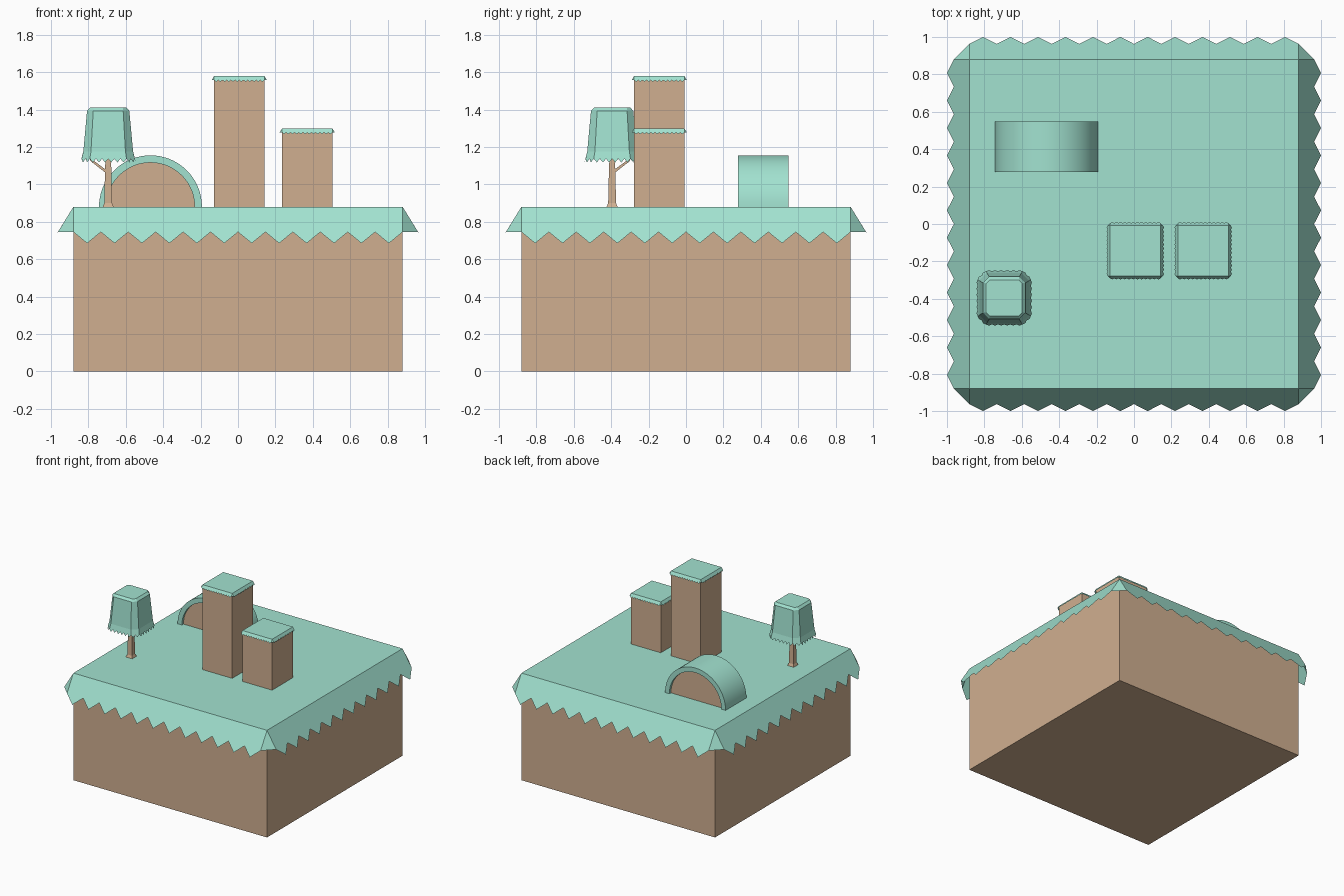
import bpy, math
from mathutils import Vector as V, Matrix

if "Cube" in bpy.data.objects:
    bpy.data.objects.remove(bpy.data.objects["Cube"])


def mat(name, col):
    m = bpy.data.materials.new(name)
    m.diffuse_color = (*col, 1)
    m.use_nodes = True
    m.node_tree.nodes["Principled BSDF"].inputs["Base Color"].default_value = m.diffuse_color
    return m


GRASS = mat("grass_green", (0.36, 0.76, 0.63))
EARTH = mat("earth_brown", (0.63, 0.43, 0.28))


def add(name, verts, faces, m, smooth=False):
    me = bpy.data.meshes.new(name)
    me.from_pydata([tuple(v) for v in verts], [], faces)
    me.materials.append(m)
    ob = bpy.data.objects.new(name, me)
    bpy.context.collection.objects.link(ob)
    if smooth:
        bpy.ops.object.select_all(action='DESELECT')
        bpy.context.view_layer.objects.active = ob
        ob.select_set(True)
        bpy.ops.object.shade_smooth_by_angle(angle=math.radians(30))
    return ob


def loft(name, rings, m, bottom=True, top=True, smooth=False):
    n = len(rings[0])
    faces = [(k*n + i, k*n + (i+1) % n, (k+1)*n + (i+1) % n, (k+1)*n + i)
             for k in range(len(rings) - 1) for i in range(n)]
    if bottom:
        faces.append(tuple(reversed(range(n))))
    if top:
        faces.append(tuple(range((len(rings)-1)*n, len(rings)*n)))
    return add(name, [p for r in rings for p in r], faces, m, smooth)


def square(x, y, z, h):
    return [V((x + a*h, y + b*h, z)) for a, b in ((-1, -1), (1, -1), (1, 1), (-1, 1))]


def zigzag(a, b, c, d, tooth, n):
    # panel hanging from edge a-b, with n teeth below the line c-d
    return [b, a] + [c.lerp(d, i/(2*n)) + (tooth if i % 2 else V((0, 0, 0)))
                     for i in range(2*n + 1)]


def panels(name, polys, m):
    verts, faces = [], []
    for p in polys:
        faces.append(tuple(range(len(verts), len(verts) + len(p))))
        verts += p
    return add(name, verts, faces, m)


# earth block with a toothed grass cover
def block(name, x, y, z0, z1, h):
    s = h / 0.88
    loft(name + "_earth", [square(x, y, z0, h), square(x, y, z1, h)], EARTH, top=False)
    c = square(x, y, z1, h)
    polys = [c]
    for i in range(4):
        a, b = c[i], c[(i+1) % 4]
        rot = Matrix.Rotation(i*math.pi/2, 3, 'Z')
        nxt = Matrix.Rotation((i+1)*math.pi/2, 3, 'Z')
        fall = V((0, -0.083, -0.135)) * s
        polys.append(zigzag(a, b, a + rot @ fall, b + rot @ fall,
                            rot @ V((0, -0.037, -0.06)) * s, 12))
        polys.append([b, b + rot @ fall, b + nxt @ fall])
    panels(name + "_grass", polys, GRASS)


block("ground", 0, 0, 0, 0.88, 0.88)
block("tall_pillar", 0.007, -0.143, 0.88, 1.578, 0.135)
block("short_pillar", 0.37, -0.143, 0.88, 1.298, 0.135)

# half-round mound: earth core under a grass arch
AX, Y0, Y1, SEG = -0.468, 0.277, 0.547, 36


def arc(r, y, flip=False):
    pts = [V((AX + r*math.cos(math.pi*i/SEG), y, 0.88 + r*math.sin(math.pi*i/SEG)))
           for i in range(SEG + 1)]
    return pts[::-1] if flip else pts


loft("mound_arch", [arc(0.275, y) + arc(0.236, y, True) for y in (Y1, Y0)],
     GRASS, smooth=True)
loft("mound_core", [arc(0.236, Y1 - 0.02), arc(0.236, Y0 + 0.02)], EARTH, smooth=True)

# tree trunk and branches
TX, TY = -0.694, -0.395
loft("tree_trunk", [square(TX, TY, 0.88, 0.029), square(TX, TY, 0.9, 0.021),
                    square(TX, TY, 1.08, 0.017), square(TX, TY, 1.18, 0.012)], EARTH)
for k, (dx, dy) in enumerate(((-1, 0), (0, 1))):
    loft(f"tree_branch_{k+1}", [square(TX, TY, 1.06, 0.012),
                                square(TX + dx*0.085, TY + dy*0.085, 1.125, 0.01),
                                square(TX + dx*0.1, TY + dy*0.1, 1.178, 0.009)], EARTH)


# tree crown: tapered box with cut corners and a toothed hem
def octagon(o, f, z):
    return [V((TX + a, TY + b, z)) for a, b in
            ((-f, -o), (f, -o), (o, -f), (o, f), (f, o), (-f, o), (-o, f), (-o, -f))]


hem = octagon(0.133, 0.092, 1.176)
loft("tree_crown", [hem, octagon(0.113, 0.08, 1.393), octagon(0.096, 0.078, 1.411)], GRASS)
low = octagon(0.142, 0.098, 1.137)
polys = []
for i in range(8):
    j = (i+1) % 8
    out = (low[i] + low[j])/2 - V((TX, TY, 1.137))
    polys.append(zigzag(hem[i], hem[j], low[i], low[j],
                        out.normalized()*0.006 + V((0, 0, -0.02)), 2 if i % 2 else 6))
panels("tree_crown_hem", polys, GRASS)
